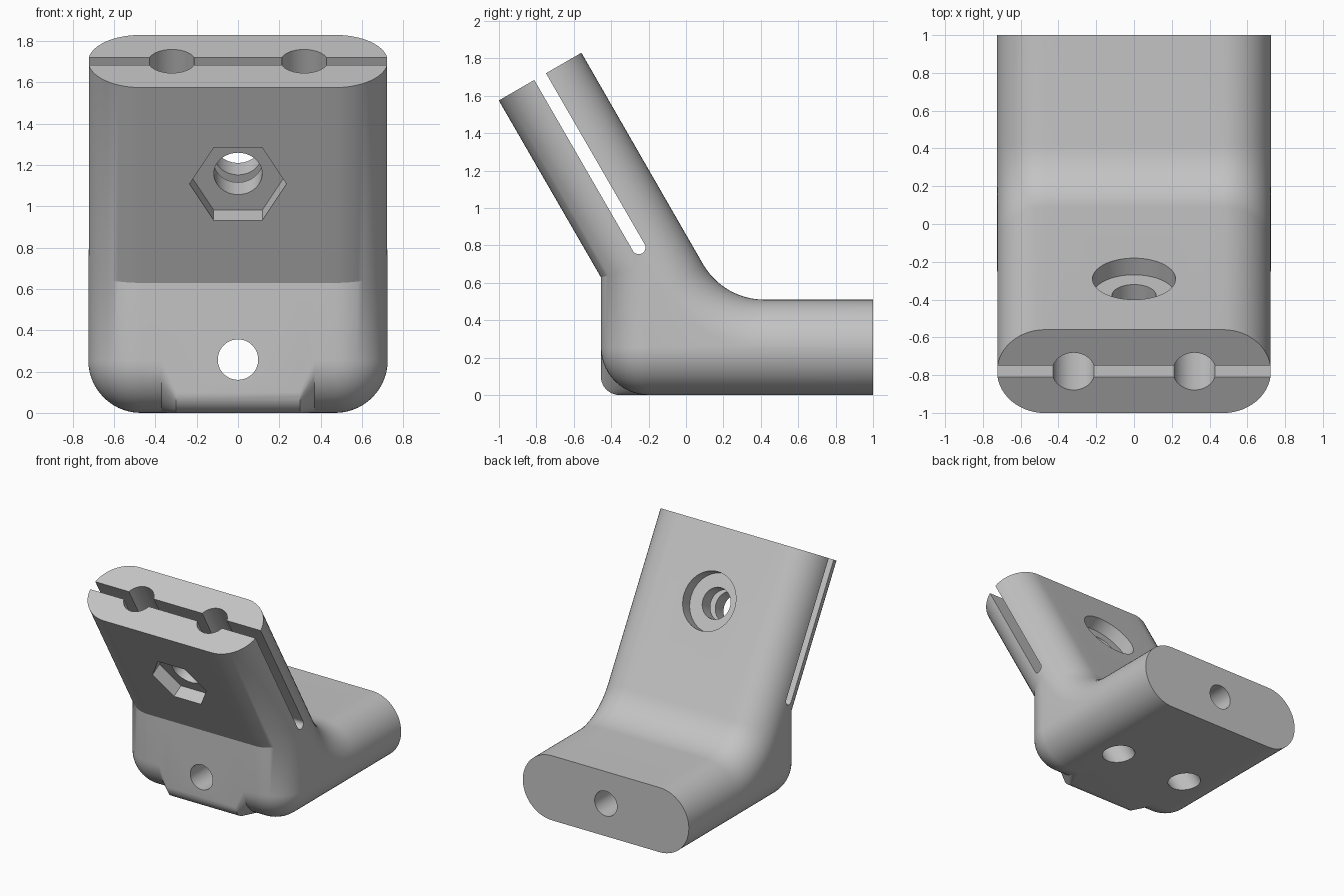
import bpy, bmesh, math
from mathutils import Vector, Matrix

cube = bpy.data.objects.get("Cube")
if cube:
    bpy.data.objects.remove(cube, do_unlink=True)

R = 0.255                                  # half thickness of both arms
FLAT = 0.47                                # half width of the flat part
TILT = math.radians(30)
ALONG = Vector((0, -math.sin(TILT), math.cos(TILT)))    # up the tilted arm
ACROSS = Vector((0, math.cos(TILT), math.sin(TILT)))    # through the tilted arm
TIP = Vector((0, -0.78, 1.7025))           # middle of the tilted end

grey = bpy.data.materials.new("grey")
grey.use_nodes = True
colour = (0.55, 0.55, 0.55, 1)
grey.diffuse_color = colour
grey.node_tree.nodes["Principled BSDF"].inputs["Base Color"].default_value = colour


def finish(name, bm):
    bmesh.ops.recalc_face_normals(bm, faces=bm.faces[:])
    mesh = bpy.data.meshes.new(name)
    bm.to_mesh(mesh)
    bm.free()
    mesh.materials.append(grey)
    obj = bpy.data.objects.new(name, mesh)
    bpy.context.collection.objects.link(obj)
    return obj


def loft(name, slices):
    """Skin (x, yz outline) slices that share one point count."""
    bm = bmesh.new()
    rings = [[bm.verts.new((x, y, z)) for y, z in outline] for x, outline in slices]
    for a, b in zip(rings, rings[1:]):
        for i in range(len(a)):
            j = (i + 1) % len(a)
            bm.faces.new((a[i], a[j], b[j], b[i]))
    bm.faces.new(rings[0])
    bm.faces.new(rings[-1])
    return finish(name, bm)


def rod(name, start, end, radius, sides=48):
    """Cylinder or prism between two points in a plane of constant x."""
    axis = (end - start).normalized()
    side = Vector((1, 0, 0))
    turn = Matrix((side, axis.cross(side), axis)).transposed().to_4x4()
    bm = bmesh.new()
    bmesh.ops.create_cone(bm, cap_ends=True, segments=sides, radius1=radius,
                          radius2=radius, depth=(end - start).length,
                          matrix=Matrix.Translation((start + end) / 2) @ turn
                          @ Matrix.Rotation(math.pi / 2, 4, 'Z'))
    return finish(name, bm)


def arc(cy, cz, radius, first, last, steps=14):
    angles = [math.radians(first + (last - first) * i / steps) for i in range(steps + 1)]
    return [(cy + radius * math.cos(a), cz + radius * math.sin(a)) for a in angles]


def outline(inset, corner):
    """Side profile of the elbow, shrunk by inset, with a rounded lower front corner."""
    front, low = inset - 0.455, inset
    pts = [(1, low)]
    pts += arc(front + corner, low + corner, corner, 270, 180)
    end = TIP - ACROSS * (R - inset)
    knee = end - ALONG * ((front - end.y) / math.sin(TILT))
    back = TIP + ACROSS * (R - inset)
    pts += [(p.y, p.z) for p in (knee, end, back)]
    pts += arc(0.42, 0.89, 0.38 + inset, 210, 270)
    return pts + [(1, 2 * R - inset)]


# Elbow body: flat middle with a squarer front pad, then rounded sides
half = [(0.30, outline(0, 0.10)), (0.37, outline(0, R))]
STEPS = 14
limit = math.acos(0.004)
for i in range(STEPS + 1):
    a = limit * i / STEPS
    inset = R * (1 - math.cos(a))
    half.append((FLAT + R * math.sin(a), outline(inset, R - inset)))
body = loft("bracket_body", [(-x, o) for x, o in reversed(half)] + half)

# Clamping slot down the tilted arm
HALF_SLOT = 0.036
foot = TIP - ALONG * 1.055
mouth = TIP + ALONG * 0.2
slot = [(p.y, p.z) for p in (mouth - ACROSS * HALF_SLOT, mouth + ACROSS * HALF_SLOT)]
slot += arc(foot.y, foot.z, HALF_SLOT, 30, -150)
cutters = [loft("slot_cutter", [(-0.8, slot), (0.8, slot)])]

# Two long holes along the tilted arm, out through the underside
for x in (-0.32, 0.32):
    shift = Vector((x, 0, 0))
    cutters.append(rod("long_hole_cutter", TIP + ALONG * 0.2 + shift,
                       TIP - ALONG * 2.4 + shift, 0.114))

# Bore through the level arm
cutters.append(rod("level_bore_cutter", Vector((0, -0.6, 0.258)),
                   Vector((0, 1.2, 0.258)), 0.098))

# Clamp bolt: through hole, hexagonal nut pocket and round head recess
bolt = TIP - ALONG * 0.539
for name, a, b, radius, sides in (("bolt_hole_cutter", -0.5, 0.5, 0.117, 48),
                                  ("nut_pocket_cutter", -0.4, -0.155, 0.235, 6),
                                  ("head_recess_cutter", 0.152, 0.4, 0.22, 64)):
    cutters.append(rod(name, bolt + ACROSS * a, bolt + ACROSS * b, radius, sides))

# Apply every cut, then drop the cutters
bpy.ops.object.select_all(action='DESELECT')
bpy.context.view_layer.objects.active = body
body.select_set(True)
for cutter in cutters:
    cutter.hide_render = True
    mod = body.modifiers.new("cut", 'BOOLEAN')
    mod.operation = 'DIFFERENCE'
    mod.solver = 'EXACT'
    mod.object = cutter
    bpy.ops.object.modifier_apply(modifier=mod.name)
    bpy.data.objects.remove(cutter, do_unlink=True)

bpy.ops.object.shade_smooth_by_angle(angle=math.radians(25))
